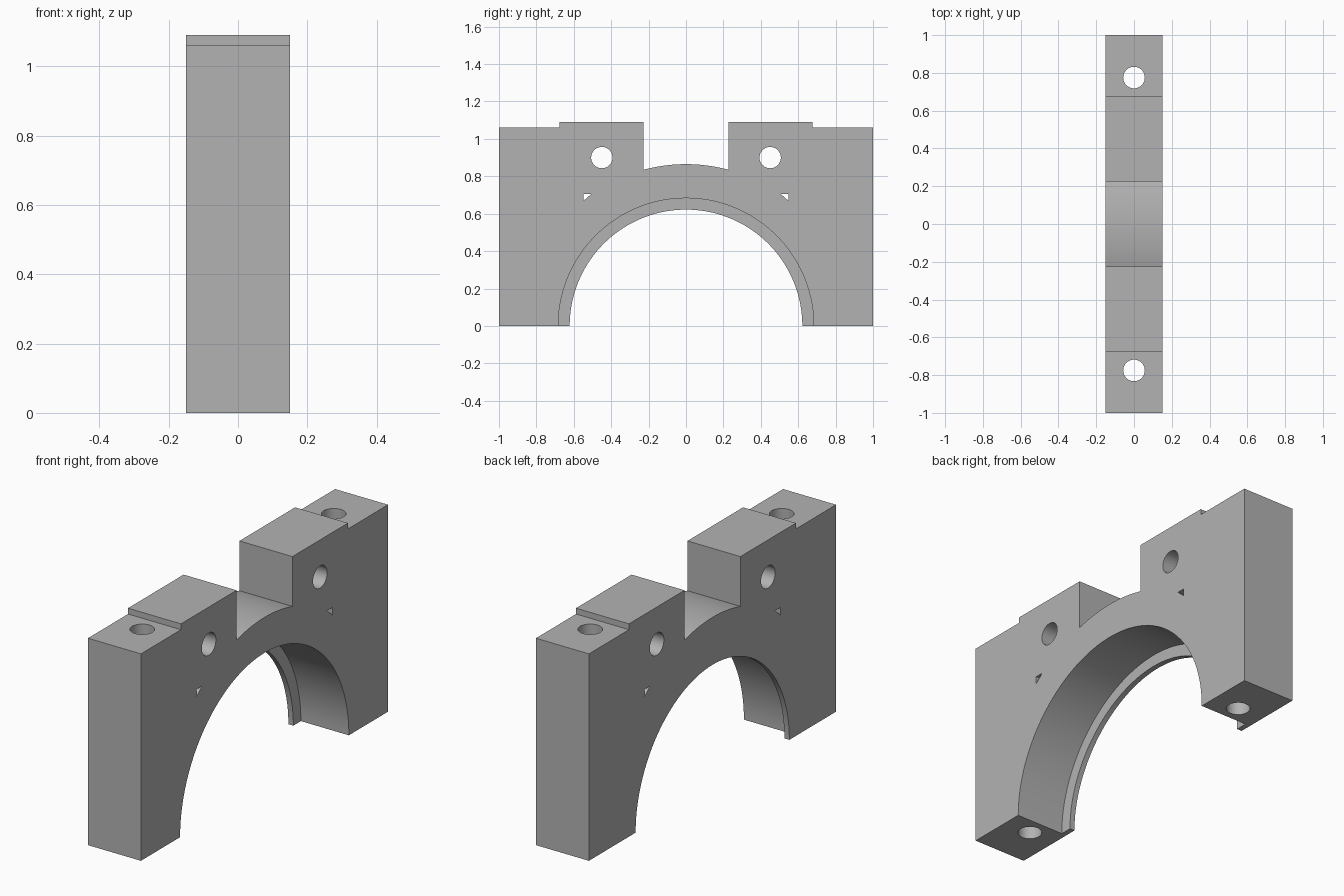
import bpy, bmesh, math
from mathutils import Matrix

if "Cube" in bpy.data.objects:
    bpy.data.objects.remove(bpy.data.objects["Cube"], do_unlink=True)

HALF_X = 0.15      # half thickness of the block
LIP_X = -0.122     # inner face of the retaining lip
BORE_R, LIP_R, CROWN_R, HOLE_R = 0.683, 0.622, 0.865, 0.057
NOTCH, STEP, TOP, SHOULDER = 0.226, 0.676, 1.09, 1.06

steel = bpy.data.materials.new("grey_steel")
steel.use_nodes = True
grey = (0.45, 0.45, 0.45, 1)
steel.diffuse_color = grey
steel.node_tree.nodes["Principled BSDF"].inputs["Base Color"].default_value = grey


def add_object(name, bm):
    bmesh.ops.recalc_face_normals(bm, faces=bm.faces)
    mesh = bpy.data.meshes.new(name)
    bm.to_mesh(mesh)
    bm.free()
    mesh.materials.append(steel)
    obj = bpy.data.objects.new(name, mesh)
    bpy.context.collection.objects.link(obj)
    return obj


def prism(name, outline, x0, x1):
    """Extrude a (y, z) outline along x."""
    bm = bmesh.new()
    face = bm.faces.new([bm.verts.new((x0, y, z)) for y, z in outline])
    grown = bmesh.ops.extrude_face_region(bm, geom=[face])["geom"]
    verts = [v for v in grown if isinstance(v, bmesh.types.BMVert)]
    bmesh.ops.translate(bm, verts=verts, vec=(x1 - x0, 0, 0))
    return add_object(name, bm)


def arc(radius, start, end, steps):
    angles = [start + (end - start) * i / steps for i in range(steps + 1)]
    return [(radius * math.cos(a), radius * math.sin(a)) for a in angles]


def drill(name, y, z, axis):
    bm = bmesh.new()
    turn = Matrix.Rotation(math.pi / 2, 4, 'Y') if axis == 'X' else Matrix()
    bmesh.ops.create_cone(bm, cap_ends=True, segments=48, radius1=HOLE_R,
                          radius2=HOLE_R, depth=3,
                          matrix=Matrix.Translation((0, y, z)) @ turn)
    return add_object(name, bm)


# Block: stepped top, curved notch floor and the narrow arch
tilt = math.asin(NOTCH / CROWN_R)
outline = [(1, 0), (1, SHOULDER), (STEP, SHOULDER), (STEP, TOP), (NOTCH, TOP)]
outline += arc(CROWN_R, math.pi / 2 - tilt, math.pi / 2 + tilt, 20)
outline += [(-y, z) for y, z in reversed(outline[:5])]
outline += arc(LIP_R, math.pi, 0, 72)
block = prism("bearing_cap", outline, -HALF_X, HALF_X)

# Wide bore leaves a thin lip on one side
cutters = [prism("bore_cutter", arc(BORE_R, 0, math.tau, 144)[:-1], LIP_X, 1)]

# Bolt holes, cross holes and small triangular slots on both sides
for side, label in ((1, "back"), (-1, "front")):
    cutters.append(drill(label + "_bolt_cutter", side * 0.775, 0.5, 'Z'))
    cutters.append(drill(label + "_cross_cutter", side * 0.45, 0.9, 'X'))
    slot = [(side * 0.549, 0.706), (side * 0.506, 0.706), (side * 0.549, 0.668)]
    cutters.append(prism(label + "_slot_cutter", slot, -1, 1))

bpy.ops.object.select_all(action='DESELECT')
block.select_set(True)
bpy.context.view_layer.objects.active = block
for cutter in cutters:
    cutter.hide_render = True
    cut = block.modifiers.new(cutter.name, 'BOOLEAN')
    cut.operation, cut.solver, cut.object = 'DIFFERENCE', 'EXACT', cutter
    bpy.ops.object.modifier_apply(modifier=cut.name)
    bpy.data.objects.remove(cutter, do_unlink=True)

bpy.ops.object.shade_smooth_by_angle(angle=math.radians(30))
